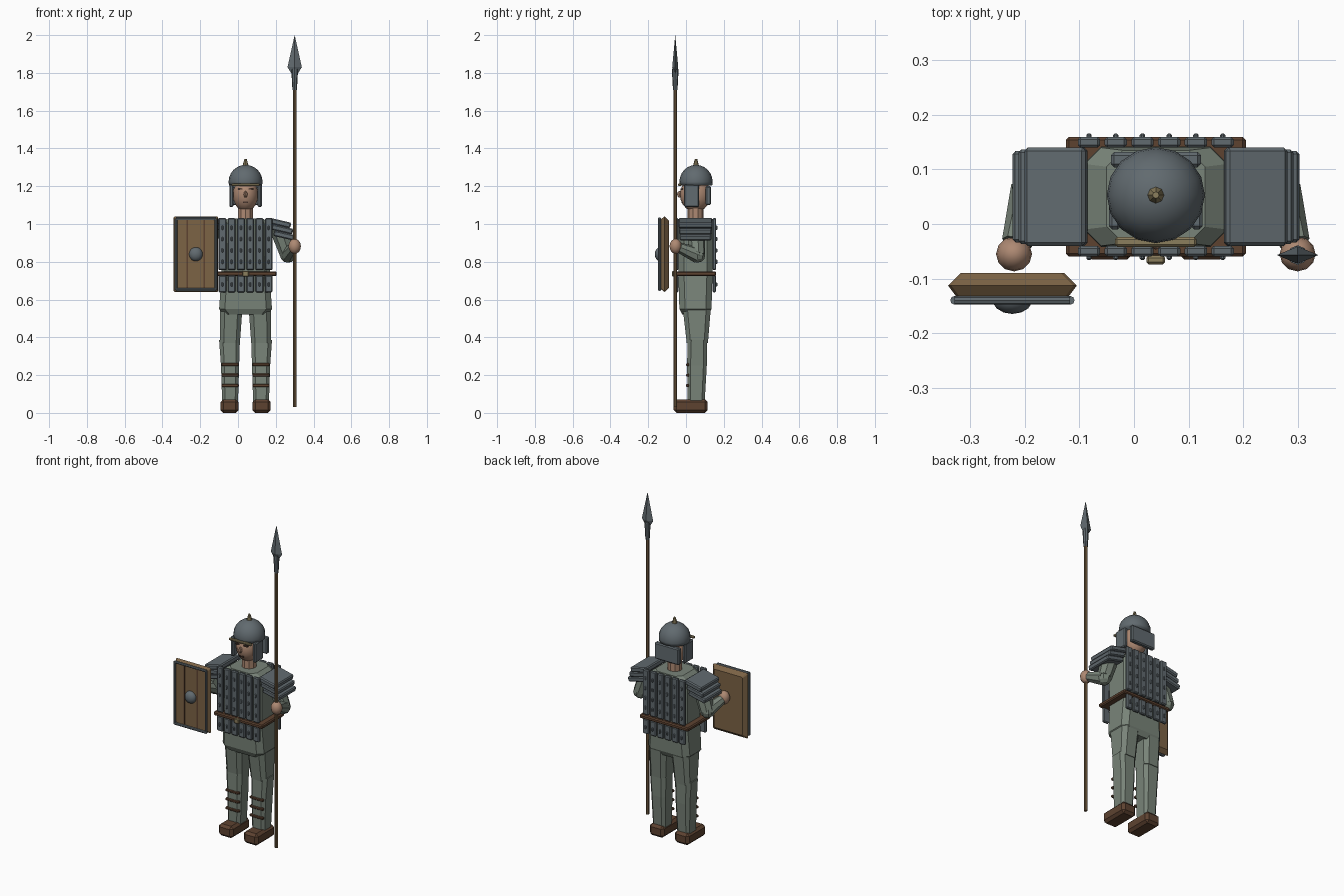
import bpy, bmesh, math
from mathutils import Vector, Matrix

if "Cube" in bpy.data.objects:
    bpy.data.objects.remove(bpy.data.objects["Cube"])

CX, CY = 0.04, 0.05      # body axis


def mat(name, rgb):
    m = bpy.data.materials.new(name)
    m.diffuse_color = (*rgb, 1)
    m.use_nodes = True
    m.node_tree.nodes["Principled BSDF"].inputs["Base Color"].default_value = m.diffuse_color
    return m


CLOTH = mat("cloth", (0.19, 0.23, 0.19))
STEEL = mat("steel", (0.12, 0.145, 0.16))
WOOD = mat("wood", (0.20, 0.125, 0.06))
LEATHER = mat("leather", (0.11, 0.055, 0.03))
SKIN = mat("skin", (0.42, 0.25, 0.17))
BRASS = mat("brass", (0.26, 0.21, 0.11))
DARK = mat("dark", (0.07, 0.04, 0.03))


def finish(name, bm, material, smooth=False):
    bmesh.ops.recalc_face_normals(bm, faces=bm.faces[:])
    me = bpy.data.meshes.new(name)
    bm.to_mesh(me)
    bm.free()
    me.materials.append(material)
    ob = bpy.data.objects.new(name, me)
    bpy.context.collection.objects.link(ob)
    if smooth:
        for p in me.polygons:
            p.use_smooth = True
    return ob


def box(name, loc, size, material, bevel=0.0, tilt=0.0):
    bm = bmesh.new()
    bmesh.ops.create_cube(bm, size=1, matrix=Matrix.Diagonal((*size, 1)))
    if bevel:
        bmesh.ops.bevel(bm, geom=bm.edges[:], offset=bevel, segments=1, affect='EDGES')
    bm.transform(Matrix.Translation(loc) @ Matrix.Rotation(tilt, 4, 'Y'))
    return finish(name, bm, material)


def rod(name, a, b, r1, r2, material, sides=8):
    a, b = Vector(a), Vector(b)
    bm = bmesh.new()
    bmesh.ops.create_cone(bm, cap_ends=True, segments=sides, radius1=r1, radius2=r2,
                          depth=(b - a).length)
    q = (b - a).to_track_quat('Z', 'Y').to_matrix().to_4x4()
    bm.transform(Matrix.Translation((a + b) / 2) @ q)
    return finish(name, bm, material)


def ball(name, loc, radii, material, u=12, v=8, cut=None, smooth=False):
    bm = bmesh.new()
    bmesh.ops.create_uvsphere(bm, u_segments=u, v_segments=v, radius=1)
    if cut is not None:
        r = bmesh.ops.bisect_plane(bm, geom=bm.verts[:] + bm.edges[:] + bm.faces[:],
                                   plane_co=(0, 0, cut), plane_no=(0, 0, -1), clear_outer=True)
        bmesh.ops.contextual_create(bm, geom=[e for e in r['geom_cut']
                                              if isinstance(e, bmesh.types.BMEdge)])
    bm.transform(Matrix.Translation(loc) @ Matrix.Diagonal((*radii, 1)))
    return finish(name, bm, material, smooth)


def loft(name, sections, material, turn=None):
    """Stack chamfered rectangles: (z, cx, cy, half x, half y, chamfer)."""
    bm = bmesh.new()
    rings = []
    for z, cx, cy, hx, hy, c in sections:
        pts = [(hx, -hy + c), (hx, hy - c), (hx - c, hy), (c - hx, hy),
               (-hx, hy - c), (-hx, c - hy), (c - hx, -hy), (hx - c, -hy)]
        rings.append([bm.verts.new((cx + x, cy + y, z)) for x, y in pts])
    for lo, hi in zip(rings, rings[1:]):
        for i in range(8):
            j = (i + 1) % 8
            bm.faces.new((lo[i], lo[j], hi[j], hi[i]))
    bm.faces.new(rings[0])
    bm.faces.new(rings[-1])
    if turn:
        bm.transform(turn)
    return finish(name, bm, material)


# Tunic and belt
loft("tunic", [(0.52, CX, CY, 0.115, 0.07, 0.03), (0.55, CX, CY, 0.14, 0.085, 0.03),
               (0.72, CX, CY, 0.128, 0.09, 0.03), (0.95, CX, CY, 0.13, 0.092, 0.03),
               (1.0, CX, CY, 0.13, 0.09, 0.03), (1.03, CX, CY, 0.09, 0.085, 0.03)], CLOTH)
box("belt", (CX, CY, 0.737), (0.33, 0.22, 0.024), LEATHER, 0.006)
box("belt_buckle", (CX, -0.066, 0.737), (0.034, 0.016, 0.03), BRASS, 0.004)

# Armour strips, hanging flaps and rivets, front and back
for side, sy in (("front", -1), ("back", 1)):
    for i in range(6):
        x = CX + (i - 2.5) * 0.049
        y = CY + sy * 0.1
        box(f"{side}_armour_strip", (x, y, 0.893), (0.041, 0.02, 0.275), STEEL, 0.005)
        box(f"{side}_skirt_flap", (x, y, 0.683), (0.041, 0.018, 0.09), STEEL, 0.005)
        for z in (0.68, 0.80, 0.86, 0.92, 0.98):
            box(f"{side}_rivet", (x, CY + sy * 0.111, z), (0.01, 0.01, 0.022), STEEL, 0.003)

for s, side in ((-1, "right"), (1, "left")):
    def at(d, y, z):
        return (CX + s * d, y, z)

    # Layered shoulder guard
    for k in range(3):
        box(f"{side}_shoulder_plate", at(0.183 + 0.011 * k, CY, 1.005 - 0.033 * k),
            (0.115, 0.18 - 0.006 * k, 0.03), STEEL, 0.006, s * math.radians(13))
    # Arm and hand
    elbow, hand = at(0.225, 0.06, 0.835), at(0.26, -0.055, 0.882)
    rod(f"{side}_upper_arm", at(0.175, CY, 0.98), elbow, 0.05, 0.042, CLOTH)
    ball(f"{side}_elbow", elbow, (0.042, 0.042, 0.04), CLOTH, 8, 6)
    rod(f"{side}_forearm", elbow, at(0.255, -0.035, 0.875), 0.042, 0.028, CLOTH)
    ball(f"{side}_hand", hand, (0.033, 0.032, 0.04), SKIN, 12, 8, smooth=True)
    # Leg, boot and shin straps
    x = CX + s * 0.082
    loft(f"{side}_thigh", [(0.37, x, 0.06, 0.052, 0.056, 0.02),
                           (0.56, x - s * 0.006, 0.057, 0.06, 0.075, 0.025)], CLOTH)
    loft(f"{side}_shin", [(0.06, x, 0.054, 0.042, 0.045, 0.015),
                          (0.25, x, 0.058, 0.048, 0.052, 0.018),
                          (0.385, x + s * 0.003, 0.06, 0.055, 0.052, 0.02)], CLOTH)
    box(f"{side}_boot", (x + s * 0.003, 0.025, 0.036), (0.096, 0.18, 0.072), LEATHER, 0.015)
    for z in (0.145, 0.2, 0.255):
        box(f"{side}_shin_strap", (x, 0.009, z), (0.092, 0.016, 0.016), LEATHER, 0.004)
    # Cheek guard, eye, brow and ear
    box(f"{side}_cheek_guard", at(0.075, 0.03, 1.15), (0.022, 0.08, 0.12), STEEL, 0.006)
    box(f"{side}_eye", at(0.028, -0.022, 1.185), (0.026, 0.012, 0.007), DARK)

# Head
rod("neck", (CX, CY, 1.01), (CX, CY, 1.10), 0.042, 0.042, SKIN, 10)
ball("head", (CX, CY, 1.155), (0.068, 0.082, 0.09), SKIN, 14, 10, smooth=True)
ball("nose", (CX, -0.034, 1.157), (0.01, 0.013, 0.018), SKIN, 8, 6)
box("mouth", (CX, -0.021, 1.115), (0.026, 0.008, 0.006), DARK)

# Helmet
ball("helmet_dome", (CX, CY + 0.003, 1.223), (0.09, 0.088, 0.09), STEEL, 16, 12, -0.2, True)
box("helmet_brow_band", (CX, -0.033, 1.208), (0.15, 0.018, 0.014), BRASS, 0.004)
box("helmet_neck_guard", (CX, 0.118, 1.15), (0.165, 0.028, 0.1), STEEL, 0.006)
rod("helmet_finial", (CX, CY + 0.003, 1.30), (CX, CY + 0.003, 1.345), 0.018, 0.006, BRASS)

# Spear
SX, SY = 0.30, -0.057
rod("spear_shaft", (SX, SY, 0.03), (SX, SY, 1.74), 0.01, 0.01, WOOD)
rod("spear_socket", (SX, SY, 1.71), (SX, SY, 1.82), 0.012, 0.018, STEEL)
blade = bmesh.new()
ring = [blade.verts.new((SX + x, SY + y, 1.83))
        for x, y in ((0.038, 0), (0, 0.016), (-0.038, 0), (0, -0.016))]
for z in (2.0, 1.77):
    tip = blade.verts.new((SX, SY, z))
    for i in range(4):
        blade.faces.new((ring[i], ring[(i + 1) % 4], tip))
finish("spear_blade", blade, STEEL)

# Shield: board, plank seams, rim and boss
HX, HZ = -0.223, 0.84
loft("shield_board", [(0.09, HX, HZ, 0.095, 0.178, 0.006), (0.113, HX, HZ, 0.118, 0.2, 0.006),
                      (0.137, HX, HZ, 0.1, 0.182, 0.006)], WOOD, Matrix.Rotation(math.pi / 2, 4, 'X'))
for s in (-1, 1):
    box("shield_seam", (HX + s * 0.045, -0.137, HZ), (0.008, 0.006, 0.36), LEATHER)
    rod("shield_side_rim", (HX + s * 0.106, -0.14, HZ - 0.19), (HX + s * 0.106, -0.14, HZ + 0.19),
        0.008, 0.008, STEEL)
    rod("shield_end_rim", (HX - 0.106, -0.14, HZ + s * 0.188), (HX + 0.106, -0.14, HZ + s * 0.188),
        0.008, 0.008, STEEL)
ball("shield_boss", (HX, -0.138, HZ), (0.037, 0.027, 0.037), STEEL, 14, 10, smooth=True)
